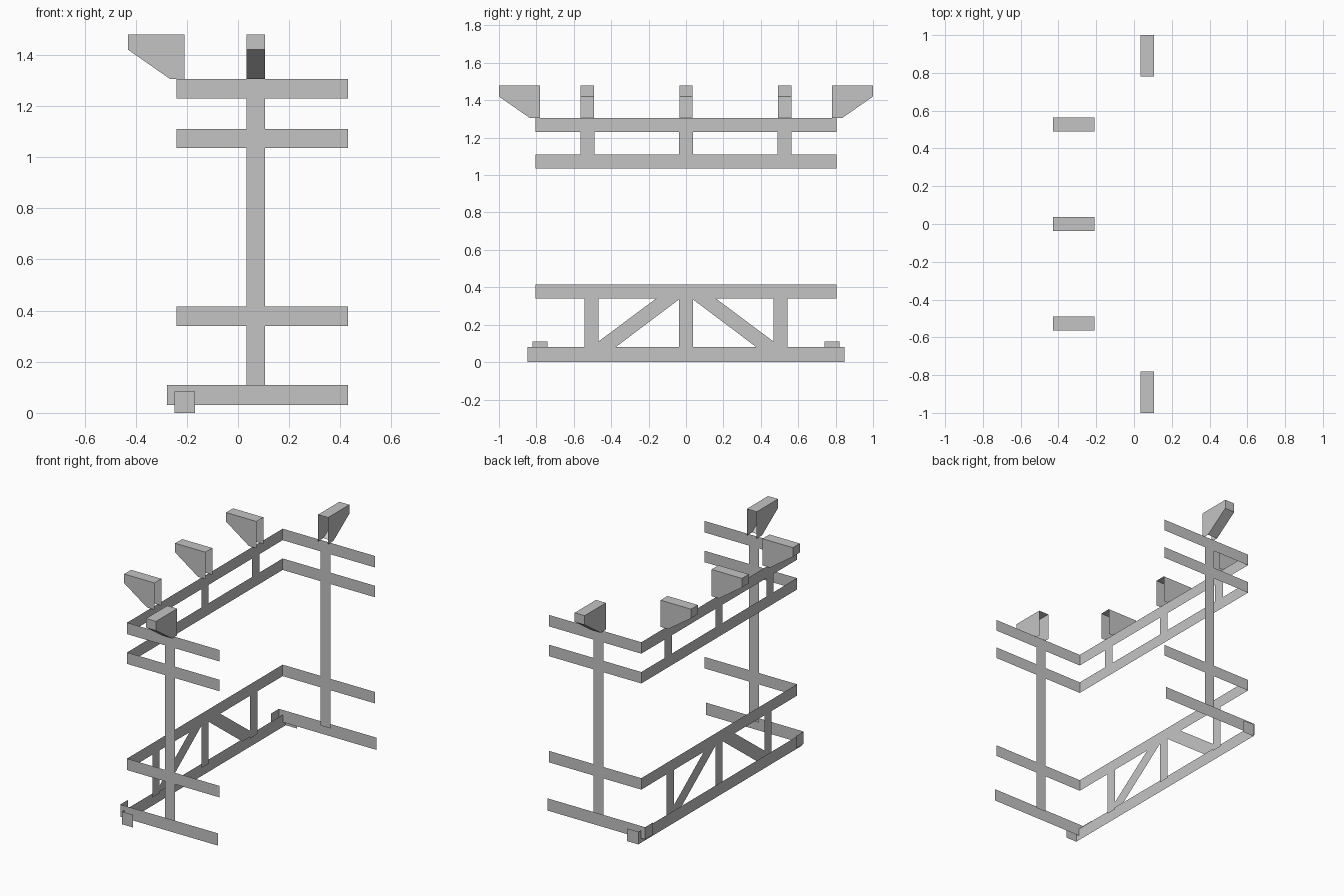
import bpy
import bmesh
from mathutils import Vector

cube = bpy.data.objects.get("Cube")
if cube:
    bpy.data.objects.remove(cube, do_unlink=True)

GREY = (0.55, 0.55, 0.55, 1.0)
steel = bpy.data.materials.new("plain grey")
steel.use_nodes = True
steel.diffuse_color = GREY
steel.node_tree.nodes["Principled BSDF"].inputs["Base Color"].default_value = GREY

# Each wall maps (along, outward, height) to model space
WALLS = {
    "side": lambda u, d, z: Vector((-d, u, z)),
    "front": lambda u, d, z: Vector((u, -d, z)),
    "back": lambda u, d, z: Vector((u, d, z)),
}


def finish(name, bm):
    mesh = bpy.data.meshes.new(name)
    bm.to_mesh(mesh)
    bm.free()
    mesh.materials.append(steel)
    bpy.context.collection.objects.link(bpy.data.objects.new(name, mesh))


def sheet(name, wall, depth, points):
    """Flat panel on a wall, facing outward."""
    place = WALLS[wall]
    bm = bmesh.new()
    face = bm.faces.new([bm.verts.new(place(u, depth, z)) for u, z in points])
    face.normal_update()
    if face.normal.dot(place(0, 1, 0)) < 0:
        face.normal_flip()
    finish(name, bm)


def strip(name, wall, depth, u0, u1, z0, z1):
    sheet(name, wall, depth, [(u0, z0), (u1, z0), (u1, z1), (u0, z1)])


def bracket(name, wall, centre, depth):
    """Tapered hollow bracket, open at the back and underneath."""
    place = WALLS[wall]
    profile = [(0, 1.305), (0.055, 1.305), (0.22, 1.42), (0.22, 1.48), (0, 1.48)]
    bm = bmesh.new()
    rings = [[bm.verts.new(place(centre + s * 0.036, depth + d, z)) for d, z in profile]
             for s in (-1, 1)]
    bm.faces.new(rings[0])
    bm.faces.new(rings[1])
    walls = []
    for i in range(len(profile)):
        j = (i + 1) % len(profile)
        walls.append(bm.faces.new([rings[0][i], rings[0][j], rings[1][j], rings[1][i]]))
    bmesh.ops.recalc_face_normals(bm, faces=bm.faces[:])
    bmesh.ops.delete(bm, geom=[walls[0], walls[-1]], context="FACES_ONLY")
    finish(name, bm)


RAILS = {"lower_rail": (0.34, 0.415), "middle_rail": (1.035, 1.11), "upper_rail": (1.23, 1.305)}

# Long side: rails, short posts and brackets
for name, (z0, z1) in RAILS.items():
    strip("side_" + name, "side", 0.24, -0.805, 0.805, z0, z1)
strip("side_base_rail", "side", 0.248, -0.848, 0.848, 0.0, 0.08)
for s, label in ((-1, "front"), (0, "centre"), (1, "back")):
    y = s * 0.527
    strip(label + "_upper_post", "side", 0.24, y - 0.037, y + 0.037, 1.11, 1.23)
    bracket(label + "_side_bracket", "side", y, 0.21)
    y = s * 0.505
    strip(label + "_lower_post", "side", 0.24, y - 0.037, y + 0.037, 0.06, 0.34)

# Diagonal braces between the lower posts
for s, label in ((-1, "front"), (1, "back")):
    brace = [(0.468, 0.07), (0.39, 0.07), (0.037, 0.335), (0.037, 0.34), (0.16, 0.34), (0.468, 0.11)]
    sheet(label + "_brace", "side", 0.24, [(s * y, z) for y, z in brace])

# Two end frames: rails, tall post, bracket and the base rail end caps
for s, wall in ((-1, "front"), (1, "back")):
    for name, (z0, z1) in RAILS.items():
        strip(wall + "_" + name, wall, 0.805, -0.24, 0.43, z0, z1)
    strip(wall + "_base_rail", wall, 0.82, -0.278, 0.43, 0.03, 0.11)
    for part, z0, z1 in (("foot", 0.09, 0.34), ("middle", 0.415, 1.035), ("top", 1.11, 1.23)):
        strip(wall + "_post_" + part, wall, 0.805, 0.034, 0.106, z0, z1)
    bracket(wall + "_end_bracket", wall, 0.07, 0.78)
    strip(wall + "_side_rail_cap", wall, 0.848, -0.248, -0.168, 0.0, 0.083)
    strip(wall + "_base_rail_cap", "side", 0.278, s * 0.74, s * 0.82, 0.03, 0.11)
